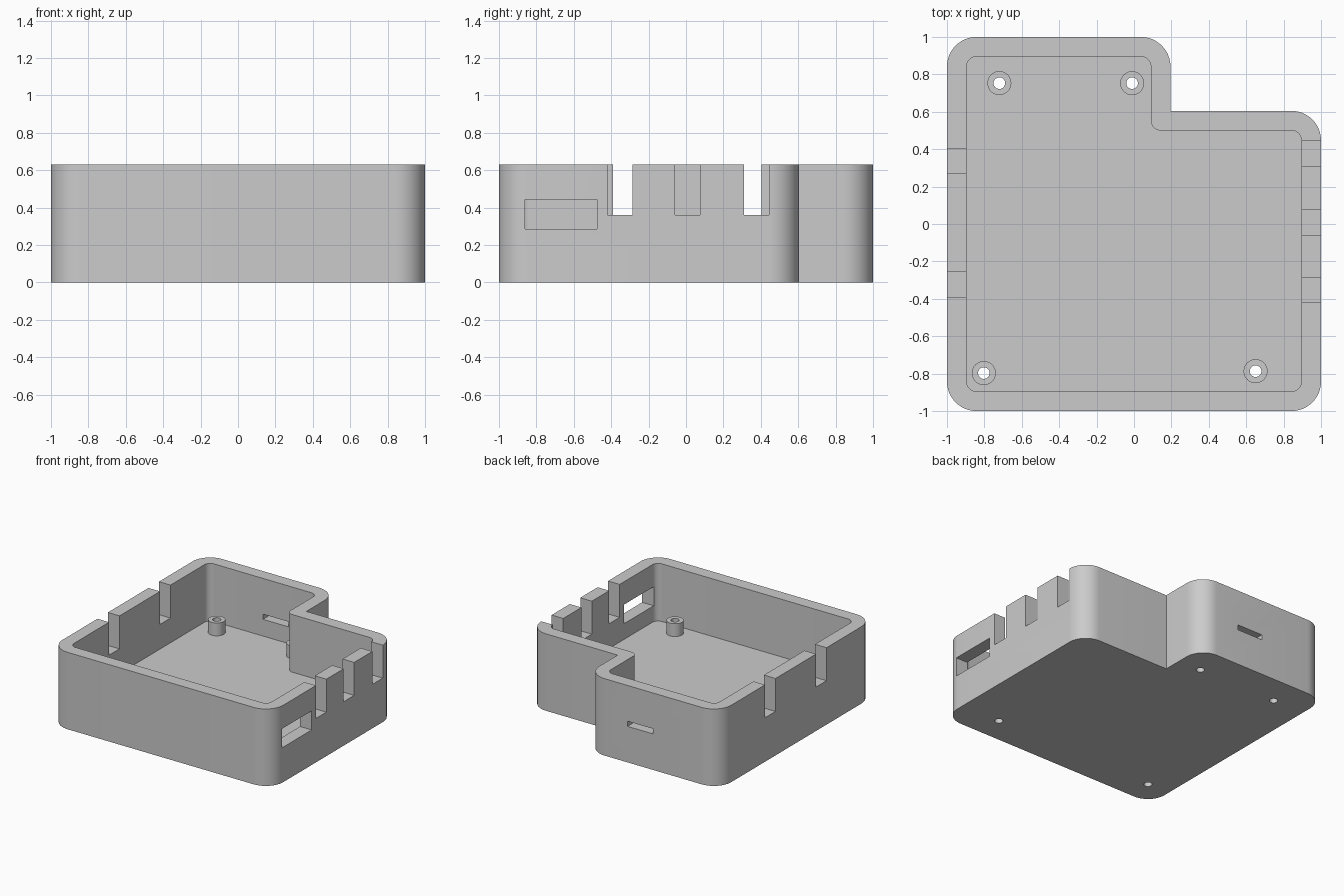
import bpy
import bmesh
import math
from mathutils import Vector

if "Cube" in bpy.data.objects:
    bpy.data.objects.remove(bpy.data.objects["Cube"], do_unlink=True)

HEIGHT, FLOOR, POST_TOP = 0.63, 0.158, 0.263
WALL, SLOT_Z = 0.105, 0.36

grey = bpy.data.materials.new("plain grey")
grey.use_nodes = True
grey.diffuse_color = (0.6, 0.6, 0.6, 1)
grey.node_tree.nodes["Principled BSDF"].inputs["Base Color"].default_value = grey.diffuse_color


def rounded(corners, steps=12):
    """Outline from (x, y, radius) corners, each filleted with an arc."""
    points = []
    for i, (x, y, r) in enumerate(corners):
        p = Vector((x, y))
        if r == 0:
            points.append(p)
            continue
        a = (Vector(corners[i - 1][:2]) - p).normalized()
        b = (Vector(corners[(i + 1) % len(corners)][:2]) - p).normalized()
        centre = p + (a + b) * r
        for k in range(steps + 1):
            t = k / steps * math.pi / 2
            points.append(centre - b * r * math.cos(t) - a * r * math.sin(t))
    return points


def prism(name, outline, z0, z1):
    """Extrude a flat outline from z0 to z1."""
    bm = bmesh.new()
    face = bm.faces.new([bm.verts.new((p[0], p[1], z0)) for p in outline])
    top = bmesh.ops.extrude_face_region(bm, geom=[face])["geom"]
    verts = [v for v in top if isinstance(v, bmesh.types.BMVert)]
    bmesh.ops.translate(bm, verts=verts, vec=(0, 0, z1 - z0))
    bmesh.ops.recalc_face_normals(bm, faces=bm.faces)
    mesh = bpy.data.meshes.new(name)
    bm.to_mesh(mesh)
    bm.free()
    mesh.materials.append(grey)
    obj = bpy.data.objects.new(name, mesh)
    bpy.context.collection.objects.link(obj)
    return obj


def box(name, x0, x1, y0, y1, z0, z1):
    return prism(name, [(x0, y0), (x1, y0), (x1, y1), (x0, y1)], z0, z1)


def disc(x, y, r, n=40):
    return [(x + r * math.cos(2 * math.pi * k / n), y + r * math.sin(2 * math.pi * k / n))
            for k in range(n)]


def cut(target, cutter):
    """Subtract the cutter, then discard it."""
    cutter.hide_render = True
    bpy.context.view_layer.objects.active = target
    mod = target.modifiers.new("cut", 'BOOLEAN')
    mod.operation, mod.solver, mod.object = 'DIFFERENCE', 'EXACT', cutter
    bpy.ops.object.modifier_apply(modifier=mod.name)
    bpy.data.objects.remove(cutter, do_unlink=True)


def l_shape(inset, r, r_step):
    """L-shaped plan with the back left corner notched out."""
    e = 1 - inset
    sx, sy = 0.195 - inset, 0.605 - inset
    return rounded([(-e, -e, r), (e, -e, r), (e, sy, r), (sx, sy, r_step), (sx, e, r), (-e, e, r)])


# Tray body and its cavity
case = prism("case_tray", l_shape(0, 0.158, 0), 0, HEIGHT)
cut(case, prism("cavity", l_shape(WALL, 0.053, 0.053), FLOOR, 1))

# Open notches in both side walls
for side, starts in ((1, (-0.42, -0.06, 0.31)), (-1, (-0.39, 0.27))):
    for y in starts:
        x0, x1 = sorted((side * 0.85, side * 1.1))
        cut(case, box("notch", x0, x1, y, y + 0.135, SLOT_Z, 1))

# Side window and thin slot in the back wall
cut(case, box("window", 0.86, 1.1, -0.86, -0.475, 0.287, 0.443))
cut(case, box("back_slot", -0.4, -0.17, 0.85, 1.1, 0.295, 0.337))

# Hollow mounting posts with holes through the floor
parts = [case]
for i, (x, y) in enumerate([(-0.72, 0.753), (-0.01, 0.753), (-0.803, -0.797), (0.65, -0.787)]):
    post = prism(f"mounting_post_{i + 1}", disc(x, y, 0.064), FLOOR, POST_TOP)
    for part in (case, post):
        cut(part, prism("drill", disc(x, y, 0.031), -0.1, 0.5))
    parts.append(post)

# Smooth the rounded corners, keep the edges crisp
for obj in bpy.context.view_layer.objects:
    obj.select_set(obj in parts)
bpy.context.view_layer.objects.active = case
bpy.ops.object.shade_smooth_by_angle(angle=math.radians(30))
